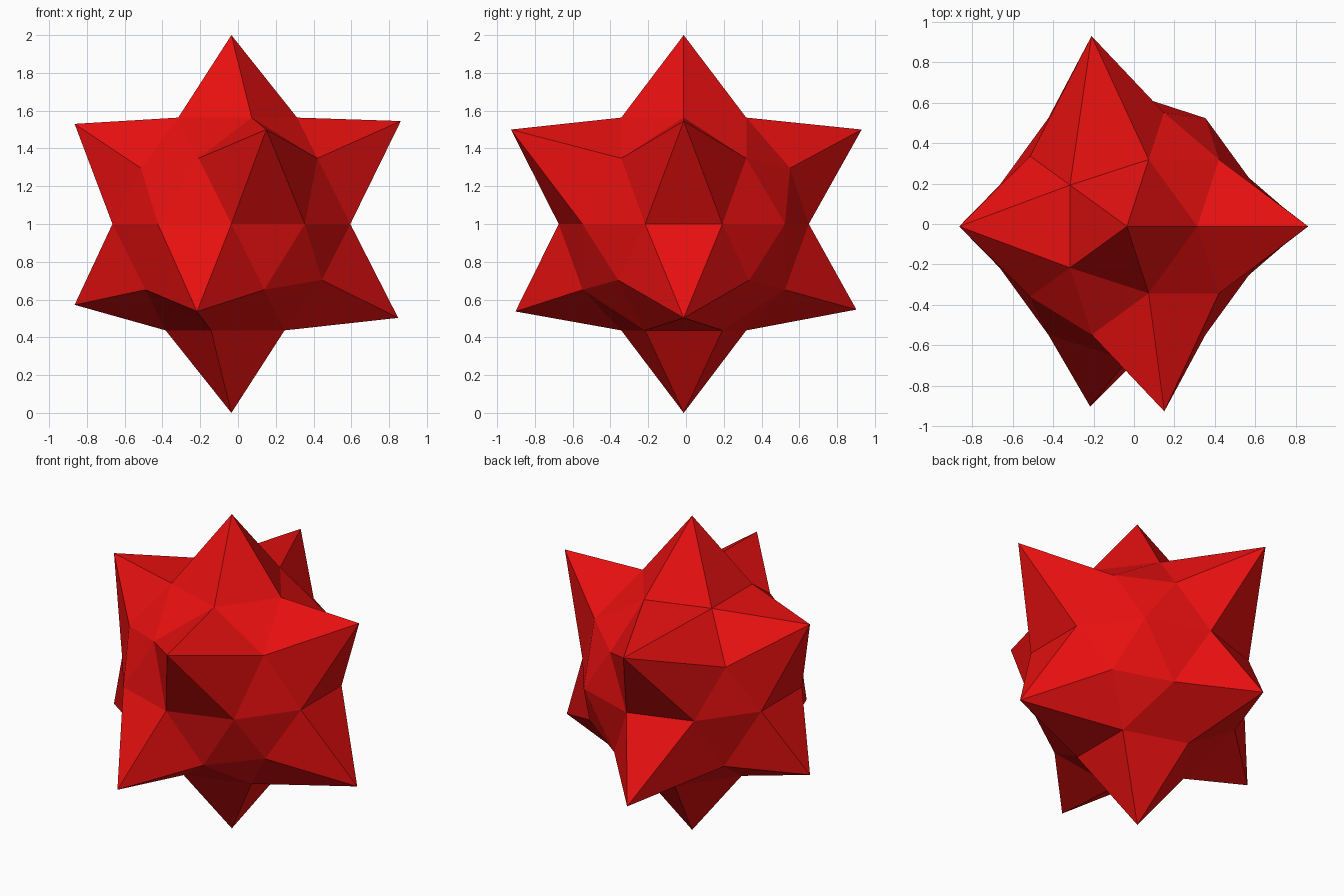
import bpy, bmesh
from mathutils import Vector

if "Cube" in bpy.data.objects:
    bpy.data.objects.remove(bpy.data.objects["Cube"])

CENTRE = Vector((-0.035, -0.012, 1.0))
RADIUS = 0.662

# Spike tips in model space; each is pulled out of the nearest ball vertex
TIPS = [
    (-0.035, -0.012, 2.0), (-0.035, -0.012, 0.0),   # top, bottom
    (0.862, -0.012, 1.545), (-0.865, -0.012, 1.53), # upper right, left
    (0.15, -0.927, 1.5), (-0.21, 0.93, 1.5),        # upper front, back
    (0.848, -0.012, 0.503), (-0.865, -0.012, 0.572),# lower right, left
    (-0.217, -0.903, 0.537), (-0.217, 0.902, 0.547),# lower front, back
]

red = bpy.data.materials.new("red")
red.diffuse_color = (0.8, 0.005, 0.005, 1)
red.use_nodes = True
red.node_tree.nodes["Principled BSDF"].inputs["Base Color"].default_value = red.diffuse_color

# Faceted ball core
bm = bmesh.new()
bmesh.ops.create_icosphere(bm, subdivisions=2, radius=RADIUS)
bmesh.ops.translate(bm, verts=bm.verts, vec=CENTRE)

# Pull out the spikes, choosing the vertex nearest to where each one starts
picks = []
for tip in TIPS:
    tip = Vector(tip)
    d = tip - CENTRE
    # side spikes keep their sideways offset, so search from the start point
    start = CENTRE + d * 0.6
    if abs(d.y) > 0.5:
        start.x = tip.x
    picks.append((min(bm.verts, key=lambda v: (v.co - start).length), tip))
for v, tip in picks:
    v.co = tip

bmesh.ops.recalc_face_normals(bm, faces=bm.faces)
mesh = bpy.data.meshes.new("spiky_star")
bm.to_mesh(mesh)
bm.free()
mesh.materials.append(red)
star = bpy.data.objects.new("spiky_star", mesh)
bpy.context.collection.objects.link(star)
